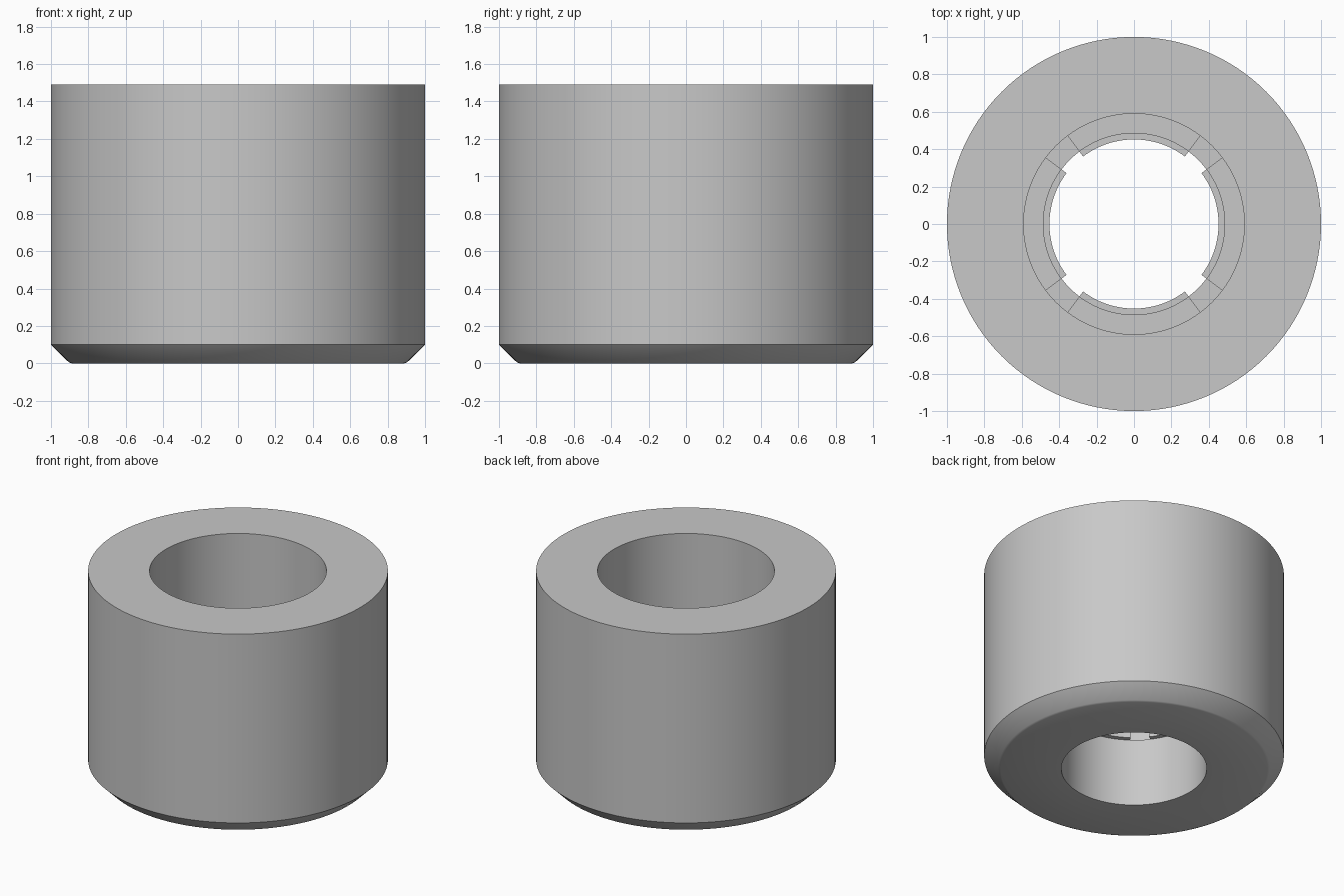
import bpy, bmesh, math

cube = bpy.data.objects.get("Cube")
if cube:
    bpy.data.objects.remove(cube, do_unlink=True)

# One plain grey material
grey = bpy.data.materials.new("plain_grey")
grey.use_nodes = True
colour = (0.58, 0.58, 0.58, 1)
grey.diffuse_color = colour
grey.node_tree.nodes["Principled BSDF"].inputs["Base Color"].default_value = colour


def lathe(name, profile, start, sweep, steps):
    """Sweep a closed (radius, height) profile around z, capping partial turns."""
    full = sweep >= 360
    bm = bmesh.new()
    rings = []
    for i in range(steps if full else steps + 1):
        a = math.radians(start + sweep * i / steps)
        rings.append([bm.verts.new((r * math.cos(a), r * math.sin(a), z))
                      for r, z in profile])
    for i in range(steps):
        here, there = rings[i], rings[(i + 1) % len(rings)]
        for j in range(len(profile)):
            k = (j + 1) % len(profile)
            bm.faces.new((here[j], there[j], there[k], here[k]))
    if not full:
        bm.faces.new(rings[0])
        bm.faces.new(rings[-1])
    bmesh.ops.recalc_face_normals(bm, faces=bm.faces)
    mesh = bpy.data.meshes.new(name)
    bm.to_mesh(mesh)
    bm.free()
    mesh.materials.append(grey)
    obj = bpy.data.objects.new(name, mesh)
    bpy.context.collection.objects.link(obj)
    bpy.ops.object.select_all(action="DESELECT")
    obj.select_set(True)
    bpy.context.view_layer.objects.active = obj
    bpy.ops.object.shade_smooth_by_angle(angle=math.radians(30))
    return obj


HEIGHT, SHELF = 1.49, 0.5
WIDE_BORE, NARROW_BORE, TAB_BORE = 0.59, 0.485, 0.452

# Sleeve with a chamfered foot and a stepped bore
lathe("sleeve_body", [
    (NARROW_BORE, 0), (0.89, 0), (0.905, 0.006), (1, 0.1), (1, HEIGHT),
    (WIDE_BORE, HEIGHT), (WIDE_BORE, SHELF), (NARROW_BORE, SHELF),
], 0, 360, 128)

# Four stepped retaining tabs on the shelf, separated by diagonal slots
for n, side in enumerate(("left", "back", "right", "front")):
    lathe("retaining_tab_" + side, [
        (WIDE_BORE, SHELF), (TAB_BORE, SHELF), (TAB_BORE, 0.56),
        (NARROW_BORE, 0.56), (NARROW_BORE, 0.6), (WIDE_BORE, 0.6),
    ], 90 * n - 37, 74, 28)
